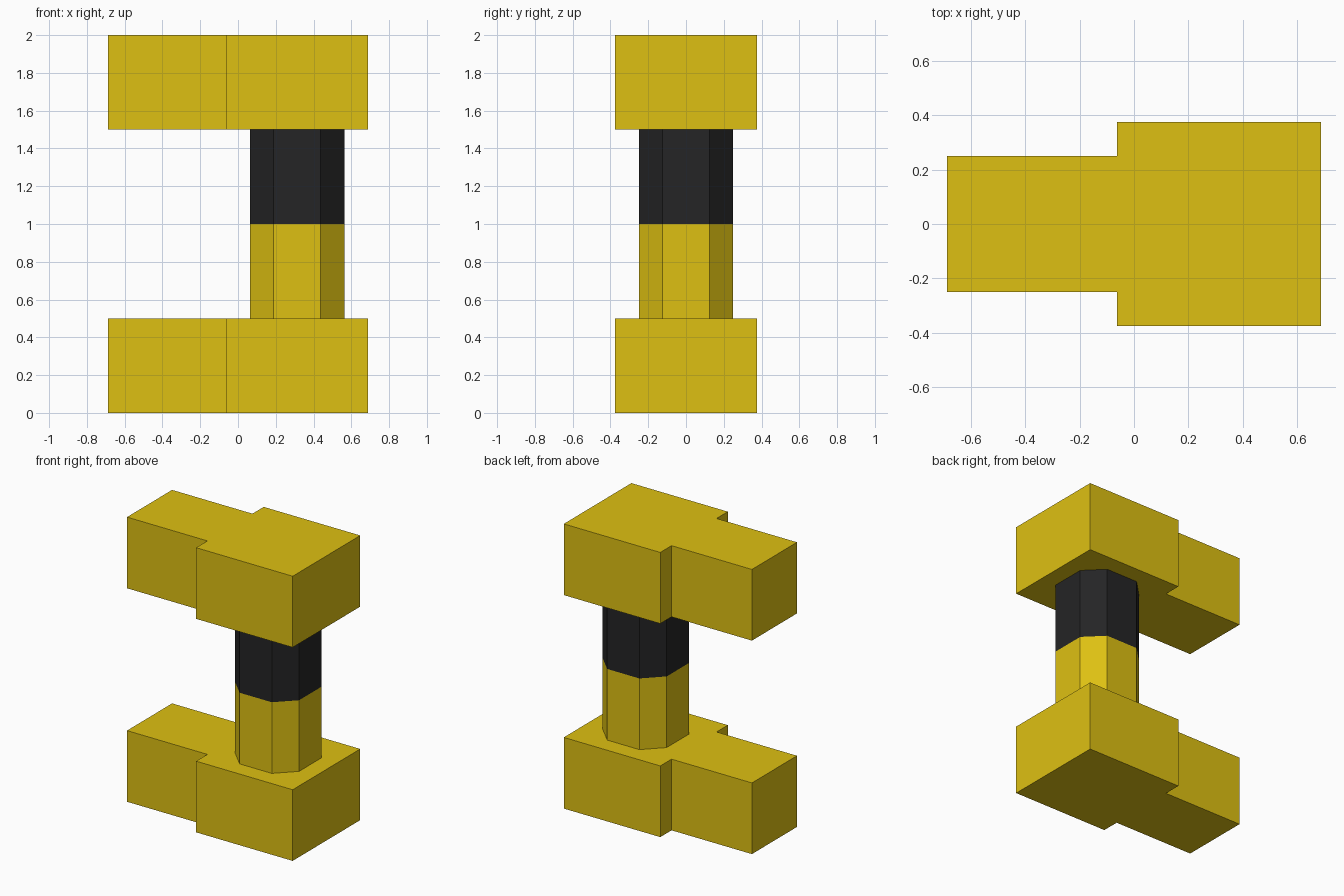
import bpy

if "Cube" in bpy.data.objects:
    bpy.data.objects.remove(bpy.data.objects["Cube"])


def material(name, rgb):
    mat = bpy.data.materials.new(name)
    mat.diffuse_color = (*rgb, 1.0)
    mat.use_nodes = True
    mat.node_tree.nodes["Principled BSDF"].inputs["Base Color"].default_value = mat.diffuse_color
    return mat


yellow = material("yellow", (0.73, 0.53, 0.006))
black = material("black", (0.018, 0.018, 0.019))


def prism(name, outline, levels, mats, capped=True):
    """Extrude a counter-clockwise outline through z levels, one material per band."""
    n = len(outline)
    verts = [(x, y, z) for z in levels for x, y in outline]
    faces, slots = [], []
    for band in range(len(levels) - 1):
        a, b = band * n, (band + 1) * n
        for i in range(n):
            j = (i + 1) % n
            faces.append((a + i, a + j, b + j, b + i))
            slots.append(band)
    if capped:
        top = (len(levels) - 1) * n
        faces += [tuple(reversed(range(n))), tuple(range(top, top + n))]
        slots += [0, len(mats) - 1]
    mesh = bpy.data.meshes.new(name)
    mesh.from_pydata(verts, [], faces)
    for mat in mats:
        mesh.materials.append(mat)
    for poly, slot in zip(mesh.polygons, slots):
        poly.material_index = slot
    obj = bpy.data.objects.new(name, mesh)
    bpy.context.collection.objects.link(obj)
    return obj


# Stepped end blocks: narrow tongue on the left, wide body on the right
half = [(-0.6875, 0.25), (-0.0625, 0.25), (-0.0625, 0.375), (0.6875, 0.375)]
block = [(x, -y) for x, y in half] + half[::-1]
prism("lower_block", block, (0.0, 0.5), [yellow])
prism("upper_block", block, (1.5, 2.0), [yellow])

# Eight-sided post, yellow below and black above; its ends meet the blocks
cx, r, c = 0.3125, 0.25, 0.125
octagon = [(r, -c), (r, c), (c, r), (-c, r), (-r, c), (-r, -c), (-c, -r), (c, -r)]
prism("post", [(cx + x, y) for x, y in octagon], (0.5, 1.0, 1.5),
      [yellow, black], capped=False)
